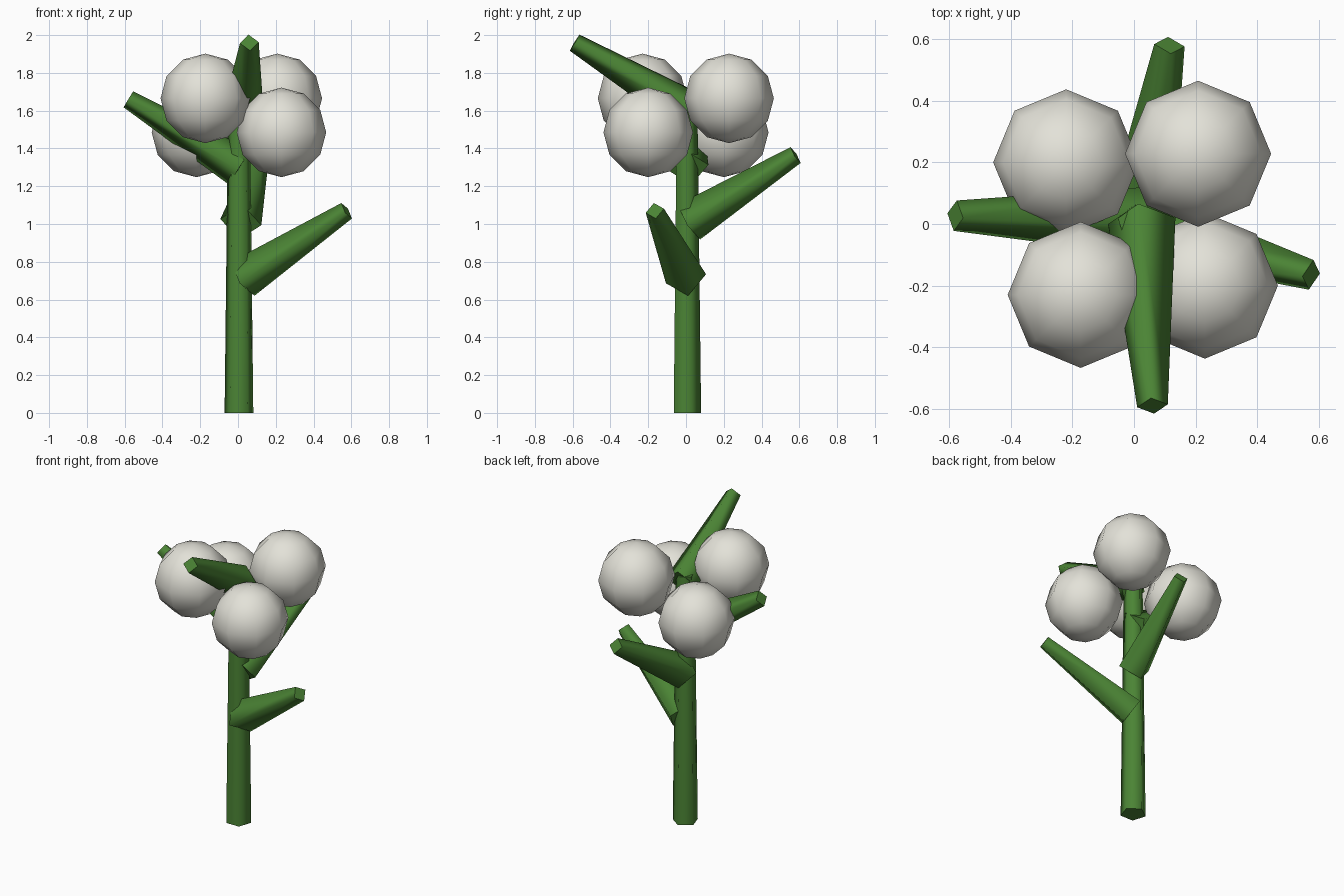
import bpy, bmesh, math
from mathutils import Matrix, Vector

cube = bpy.data.objects.get("Cube")
if cube:
    bpy.data.objects.remove(cube, do_unlink=True)


def material(name, rgb):
    mat = bpy.data.materials.new(name)
    mat.use_nodes = True
    mat.diffuse_color = (*rgb, 1)
    bsdf = mat.node_tree.nodes["Principled BSDF"]
    bsdf.inputs["Base Color"].default_value = (*rgb, 1)
    bsdf.inputs["Roughness"].default_value = 0.9
    return mat


green = material("stem green", (0.07, 0.23, 0.035))
white = material("cotton white", (0.77, 0.76, 0.69))


def finish(name, bm, mat):
    mesh = bpy.data.meshes.new(name)
    bm.to_mesh(mesh)
    bm.free()
    mesh.materials.append(mat)
    obj = bpy.data.objects.new(name, mesh)
    bpy.context.collection.objects.link(obj)
    return obj


def tapered_rod(name, start, end, r_start, r_end, sides, roll=0):
    """Rod between two points, with smooth sides and crisp flat ends."""
    start, end = Vector(start), Vector(end)
    axis = (end - start).normalized()
    side = Vector((0, 0, 1)).cross(axis)
    side = side.normalized() if side.length > 0.001 else Vector((1, 0, 0))
    frame = Matrix((side, axis.cross(side), axis)).transposed().to_4x4()
    place = (Matrix.Translation((start + end) / 2) @ frame
             @ Matrix.Rotation(math.radians(roll), 4, 'Z'))
    bm = bmesh.new()
    bmesh.ops.create_cone(bm, cap_ends=True, segments=sides, radius1=r_start,
                          radius2=r_end, depth=(end - start).length)
    bm.normal_update()
    for face in bm.faces:
        is_cap = abs(face.normal.z) > 0.9
        face.smooth = not is_cap
        if is_cap:
            for edge in face.edges:
                edge.smooth = False
    bm.transform(place)
    return finish(name, bm, green)


# Five-sided main stem
tapered_rod("stem", (0.005, 0, 0), (0.005, 0, 1.66), 0.08, 0.06, 5)

# Four branches spiralling up the stem: base, tip, roll
branches = {
    "left_branch": ((0.025, 0, 0.71), (0.575, -0.165, 1.07), 15),
    "back_branch": ((0.015, 0.015, 1.01), (0.115, 0.58, 1.365), 10),
    "right_branch": ((0.01, 0.01, 1.3), (-0.58, 0.027, 1.66), -8),
    "front_branch": ((0.025, 0.01, 1.6), (0.06, -0.59, 1.96), 4),
}
for name, (base, tip, roll) in branches.items():
    tapered_rod(name, base, tip, 0.11, 0.05, 4, roll)

# Cotton balls clustered around the top
balls = {
    "back_right_ball": (-0.22, 0.2, 1.485),
    "back_left_ball": (0.208, 0.228, 1.665),
    "front_right_ball": (-0.173, -0.23, 1.665),
    "front_left_ball": (0.23, -0.2, 1.485),
}
for name, centre in balls.items():
    bm = bmesh.new()
    bmesh.ops.create_uvsphere(bm, u_segments=8, v_segments=6, radius=0.237)
    for face in bm.faces:
        face.smooth = True
    finish(name, bm, white).location = centre
